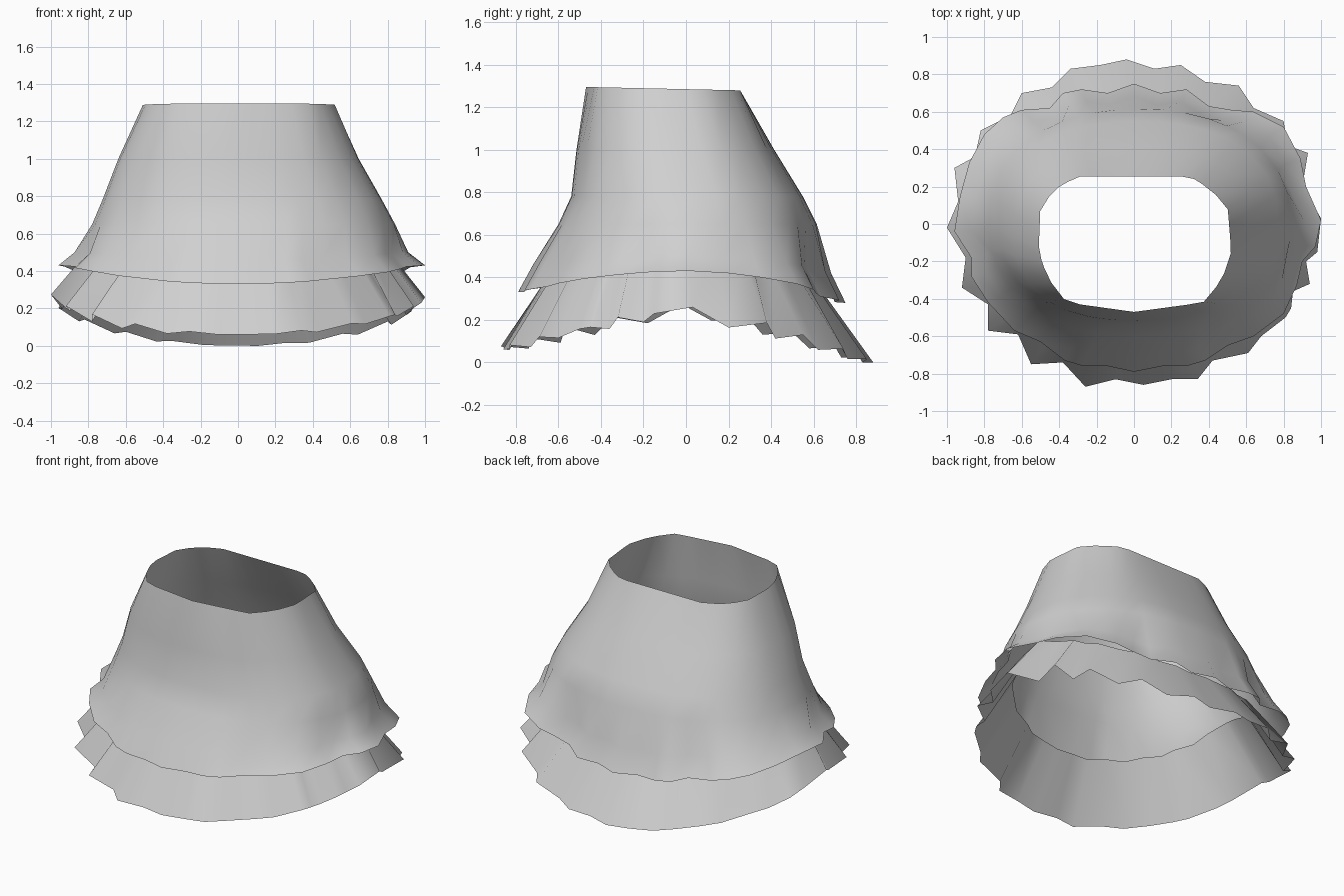
import bpy, bmesh, math
from mathutils import Vector

cube = bpy.data.objects.get("Cube")
if cube:
    bpy.data.objects.remove(cube, do_unlink=True)

# One plain cloth colour
cloth = bpy.data.materials.new("light_grey_cloth")
cloth.use_nodes = True
cloth.diffuse_color = (0.63, 0.63, 0.63, 1)
cloth.node_tree.nodes["Principled BSDF"].inputs["Base Color"].default_value = (0.63, 0.63, 0.63, 1)


def loft(name, rings):
    """Join closed rings of equal length, lowest first, into a smooth open tube."""
    bm = bmesh.new()
    rows = [[bm.verts.new(p) for p in ring] for ring in rings]
    n = len(rows[0])
    for low, high in zip(rows, rows[1:]):
        for i in range(n):
            j = (i + 1) % n
            bm.faces.new((low[i], low[j], high[j], high[i]))
    mesh = bpy.data.meshes.new(name)
    bm.to_mesh(mesh)
    bm.free()
    mesh.materials.append(cloth)
    obj = bpy.data.objects.new(name, mesh)
    bpy.context.collection.objects.link(obj)
    bpy.ops.object.select_all(action='DESELECT')
    obj.select_set(True)
    bpy.context.view_layer.objects.active = obj
    bpy.ops.object.shade_smooth_by_angle(angle=math.radians(85))


def on_outline(outline, centre, d):
    """Point where a ray from the centre meets a closed outline."""
    for p, q in zip(outline, outline[1:] + outline[:1]):
        p, q = Vector(p) - centre, Vector(q) - centre
        e = q - p
        det = d.cross(e)
        if abs(det) < 1e-9:
            continue
        t, u = p.cross(e) / det, p.cross(d) / det
        if t > 0 and -1e-6 <= u <= 1 + 1e-6:
            return centre + d * t
    return centre + d


def oval(a, front, back, left, right, power):
    """Point at angle a on a rounded box given by its four sides."""
    c, s = math.cos(a), math.sin(a)
    r = (abs(c) ** power + abs(s) ** power) ** (-1 / power)
    return ((left + right) / 2 + (left - right) / 2 * r * c,
            (front + back) / 2 + (back - front) / 2 * r * s)


# Outlines seen from above, counter-clockwise
waist = [(0.5, 0.1), (0.4, 0.19), (0.3, 0.255), (-0.3, 0.255), (-0.4, 0.2), (-0.5, 0.1),
         (-0.51, -0.15), (-0.46, -0.29), (-0.36, -0.42), (0, -0.47),
         (0.37, -0.42), (0.47, -0.3), (0.52, -0.15)]
skirt_hem = [(1.0, 0.02), (0.92, 0.2), (0.89, 0.35), (0.8, 0.52), (0.64, 0.6), (0.52, 0.61),
             (0.4, 0.63), (0.28, 0.72), (0.14, 0.7), (0, 0.75), (-0.14, 0.7), (-0.28, 0.72),
             (-0.38, 0.7), (-0.45, 0.62), (-0.6, 0.61), (-0.7, 0.57), (-0.8, 0.48),
             (-0.88, 0.33), (-0.93, 0.15), (-0.96, -0.04), (-0.87, -0.18), (-0.87, -0.28),
             (-0.78, -0.42), (-0.64, -0.57), (-0.5, -0.63), (-0.37, -0.73), (-0.27, -0.76),
             (-0.14, -0.76), (0, -0.79), (0.15, -0.76), (0.28, -0.76), (0.38, -0.73),
             (0.5, -0.65), (0.64, -0.6), (0.8, -0.48), (0.87, -0.33), (0.9, -0.2), (0.97, -0.12)]
ruffle_hem = [(1.0, 0.03), (0.9, 0.2), (0.93, 0.38), (0.82, 0.42), (0.8, 0.55), (0.64, 0.62),
              (0.56, 0.74), (0.38, 0.76), (0.25, 0.85), (0.11, 0.83), (-0.04, 0.88),
              (-0.18, 0.85), (-0.34, 0.83), (-0.44, 0.73), (-0.6, 0.7), (-0.66, 0.58),
              (-0.82, 0.5), (-0.85, 0.36), (-0.96, 0.3), (-0.94, 0.12), (-1.0, -0.02),
              (-0.9, -0.18), (-0.92, -0.34), (-0.78, -0.43), (-0.78, -0.57), (-0.62, -0.59),
              (-0.55, -0.75), (-0.38, -0.74), (-0.26, -0.87), (-0.1, -0.83), (0.05, -0.86),
              (0.2, -0.83), (0.34, -0.83), (0.42, -0.73), (0.61, -0.69), (0.68, -0.6),
              (0.81, -0.5), (0.84, -0.45), (0.85, -0.36), (0.94, -0.32), (0.92, -0.2),
              (0.98, -0.15)]

# Overskirt: wavy hem, a softer wavy ring, rounded rings, then the waist
angles = [math.atan2(y / 0.77, x / 0.97) for x, y in skirt_hem]


def hem_ring(scale, z, front_dip, back_dip):
    return [(x * scale, y * scale, z - math.sin(a) ** 2 * (front_dip if y < 0 else back_dip))
            for (x, y), a in zip(skirt_hem, angles)]


def oval_ring(z, *sides):
    return [(*oval(a, *sides), z) for a in angles]


centre = Vector((0, -0.1))
waist_ring = []
for a in angles:
    p = on_outline(waist, centre, Vector((0.51 * math.cos(a), 0.365 * math.sin(a))))
    waist_ring.append((p.x, p.y, 1.285 - 0.022 * p.y))

loft("overskirt", [
    hem_ring(1.0, 0.43, 0.10, 0.15),
    hem_ring(0.91, 0.5, 0.04, 0.08),
    oval_ring(0.65, -0.60, 0.615, 0.84, -0.78, 2.2),
    oval_ring(0.78, -0.54, 0.55, 0.77, -0.725, 2.3),
    oval_ring(1.0, -0.515, 0.415, 0.645, -0.64, 2.4),
    waist_ring], )

# Ruffle: a pleated band hanging inside the overskirt, flattening towards its top
low, high = [], []
count = len(ruffle_hem)
for i, (x, y) in enumerate(ruffle_hem):
    r = math.hypot(x, y)
    near = sum(math.hypot(*ruffle_hem[(i + k) % count]) for k in (-1, 1)) / 2
    z = 0.25 - (0.25 if y > 0 else 0.19) * abs(y) / r
    low.append((x, y, z + 0.4 * (r - near) * abs(x) / r))
    ox, oy = oval(math.atan2(y / 0.84, x / 0.95), -0.66, 0.62, 0.74, -0.72, 2.1)
    high.append((0.6 * ox + 0.4 * x * 0.75, 0.6 * oy + 0.4 * y * 0.75, z + 0.34))
loft("ruffle", [low, high])
